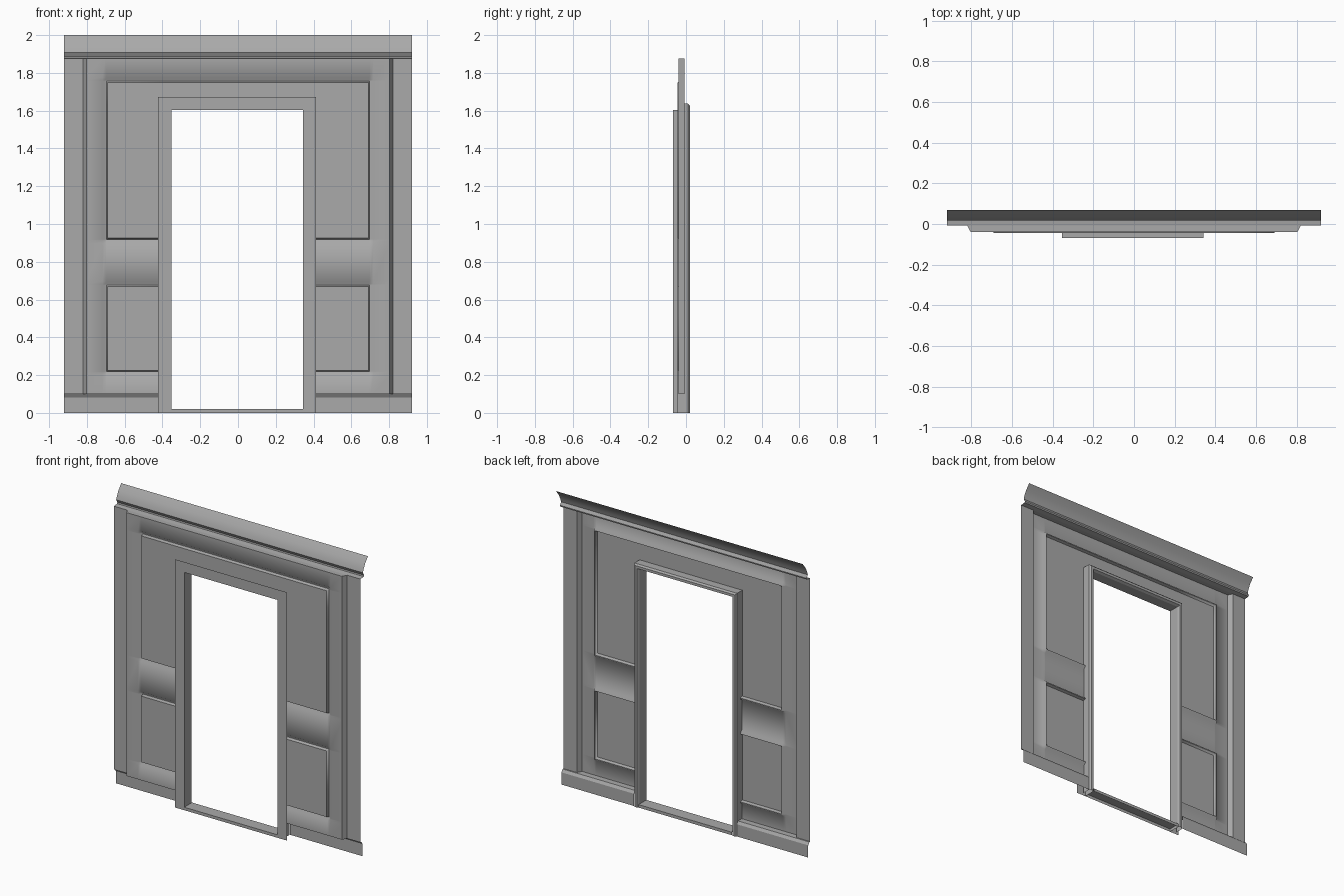
import bpy
import bmesh
import math

if "Cube" in bpy.data.objects:
    bpy.data.objects.remove(bpy.data.objects["Cube"], do_unlink=True)

GREY = (0.4, 0.4, 0.4, 1)
paint = bpy.data.materials.new("grey_paint")
paint.use_nodes = True
paint.diffuse_color = GREY
shader = next(n for n in paint.node_tree.nodes if n.type == 'BSDF_PRINCIPLED')
shader.inputs["Base Color"].default_value = GREY
shader.inputs["Roughness"].default_value = 0.8

HALF_WIDTH = 0.92
WALL_TOP, BASE_TOP = 1.875, 0.1
WALL_Y, COLUMN_Y = -0.04, -0.008
DOOR_X, DOOR_HALF, DOOR_TOP = -0.005, 0.348, 1.603
CASING = 0.035


def finish(name, bm, smooth=0):
    """Turn a bmesh into a named, painted object."""
    mesh = bpy.data.meshes.new(name)
    bm.to_mesh(mesh)
    bm.free()
    mesh.materials.append(paint)
    obj = bpy.data.objects.new(name, mesh)
    bpy.context.collection.objects.link(obj)
    if smooth:
        bpy.ops.object.select_all(action='DESELECT')
        obj.select_set(True)
        bpy.context.view_layer.objects.active = obj
        bpy.ops.object.shade_smooth_by_angle(angle=math.radians(smooth))
    return obj


def loft(name, rows, smooth=0):
    """Skin a list of equally long point rows."""
    bm = bmesh.new()
    grid = [[bm.verts.new(p) for p in row] for row in rows]
    for a, b in zip(grid, grid[1:]):
        for i in range(len(a) - 1):
            bm.faces.new((a[i], a[i + 1], b[i + 1], b[i]))
    return finish(name, bm, smooth)


def strip(name, profile, x0, x1, smooth=0):
    """Extrude a (y, z) profile along x."""
    return loft(name, [[(x1, y, z), (x0, y, z)] for y, z in profile], smooth)


# Panelled wall: a sheet with side columns and a raised moulding round each panel
PANEL_HALF = 0.69
PANELS = [(0.225, 0.67), (0.925, 1.75)]
MOULDING = [(0, -0.045), (0.006, -0.025), (0.012, -0.025), (0.027, WALL_Y)]
OFFSETS = [o for o, _ in MOULDING]
hole_half, hole_top = DOOR_HALF + CASING, DOOR_TOP + 0.028


def moulding_depth(d):
    if d <= 0:
        return MOULDING[0][1]
    for (d0, y0), (d1, y1) in zip(MOULDING, MOULDING[1:]):
        if d <= d1:
            return y0 + (y1 - y0) * (d - d0) / (d1 - d0)
    return WALL_Y


def wall_depth(x, z):
    if abs(x) > 0.81:
        return COLUMN_Y
    d = min(max(abs(x) - PANEL_HALF, z - top, low - z) for low, top in PANELS)
    return moulding_depth(d)


half_lines = [HALF_WIDTH, 0.82, 0.803] + [PANEL_HALF + o for o in OFFSETS]
xs = sorted([s * x for x in half_lines for s in (-1, 1)]
            + [DOOR_X - hole_half, DOOR_X + hole_half])
zs = [BASE_TOP, hole_top, WALL_TOP]
for low, top in PANELS:
    zs += [low - o for o in OFFSETS] + [top + o for o in OFFSETS]
zs.sort()

bm = bmesh.new()
verts = [[bm.verts.new((x, wall_depth(x, z), z)) for x in xs] for z in zs]
for j in range(len(zs) - 1):
    for i in range(len(xs) - 1):
        mid_x, mid_z = (xs[i] + xs[i + 1]) / 2, (zs[j] + zs[j + 1]) / 2
        if abs(mid_x - DOOR_X) < hole_half and mid_z < hole_top:
            continue
        bm.faces.new((verts[j][i], verts[j + 1][i],
                      verts[j + 1][i + 1], verts[j][i + 1]))
loose = [v for v in bm.verts if not v.link_faces]
bmesh.ops.delete(bm, geom=loose, context='VERTS')
finish("panelled_wall", bm, 50)

# Crown moulding flaring out at the top, with a soffit over the recess
crown = [(COLUMN_Y, WALL_TOP), (0.026, 1.879), (0.028, 1.888), (0.017, 1.908),
         (0.024, 1.93), (0.04, 1.962), (0.07, 2.0)]
strip("crown_moulding", crown, -HALF_WIDTH, HALF_WIDTH, 35)
loft("crown_soffit", [
    [(0.82, COLUMN_Y, WALL_TOP), (-0.82, COLUMN_Y, WALL_TOP)],
    [(0.803, WALL_Y, WALL_TOP), (-0.803, WALL_Y, WALL_TOP)]])

# Skirting board on both sides of the doorway, with a ledge into the recess
skirting = [(0.012, 0), (0.012, 0.082), (0, BASE_TOP), (COLUMN_Y, BASE_TOP)]
for side, name in ((-1, "right"), (1, "left")):
    inner = DOOR_X + side * hole_half
    x0, x1 = sorted((inner, side * HALF_WIDTH))
    strip(name + "_skirting_board", skirting, x0, x1)
    loft(name + "_skirting_ledge", [
        [(inner, COLUMN_Y, BASE_TOP), (side * 0.82, COLUMN_Y, BASE_TOP)],
        [(inner, WALL_Y, BASE_TOP), (side * 0.803, WALL_Y, BASE_TOP)]])

# Door frame: flange, jamb and casing as one mitred sweep round the opening
FRAME_Y = -0.068
frame = [(0.07, FRAME_Y), (0, FRAME_Y), (0, 0.004), (0.008, 0.02),
         (0.025, 0.02), (CASING, 0.01), (CASING, WALL_Y - 0.005)]
rows = []
for o, y in frame:
    w, top = DOOR_HALF + o, DOOR_TOP + o
    rows.append([(DOOR_X - w, y, 0), (DOOR_X - w, y, top),
                 (DOOR_X + w, y, top), (DOOR_X + w, y, 0)])
loft("door_frame", rows)

# Threshold, open underneath
sill = [(0.015, 0), (0.015, 0.02), (FRAME_Y, 0.02), (FRAME_Y, 0)]
strip("threshold", sill, DOOR_X - DOOR_HALF, DOOR_X + DOOR_HALF)
